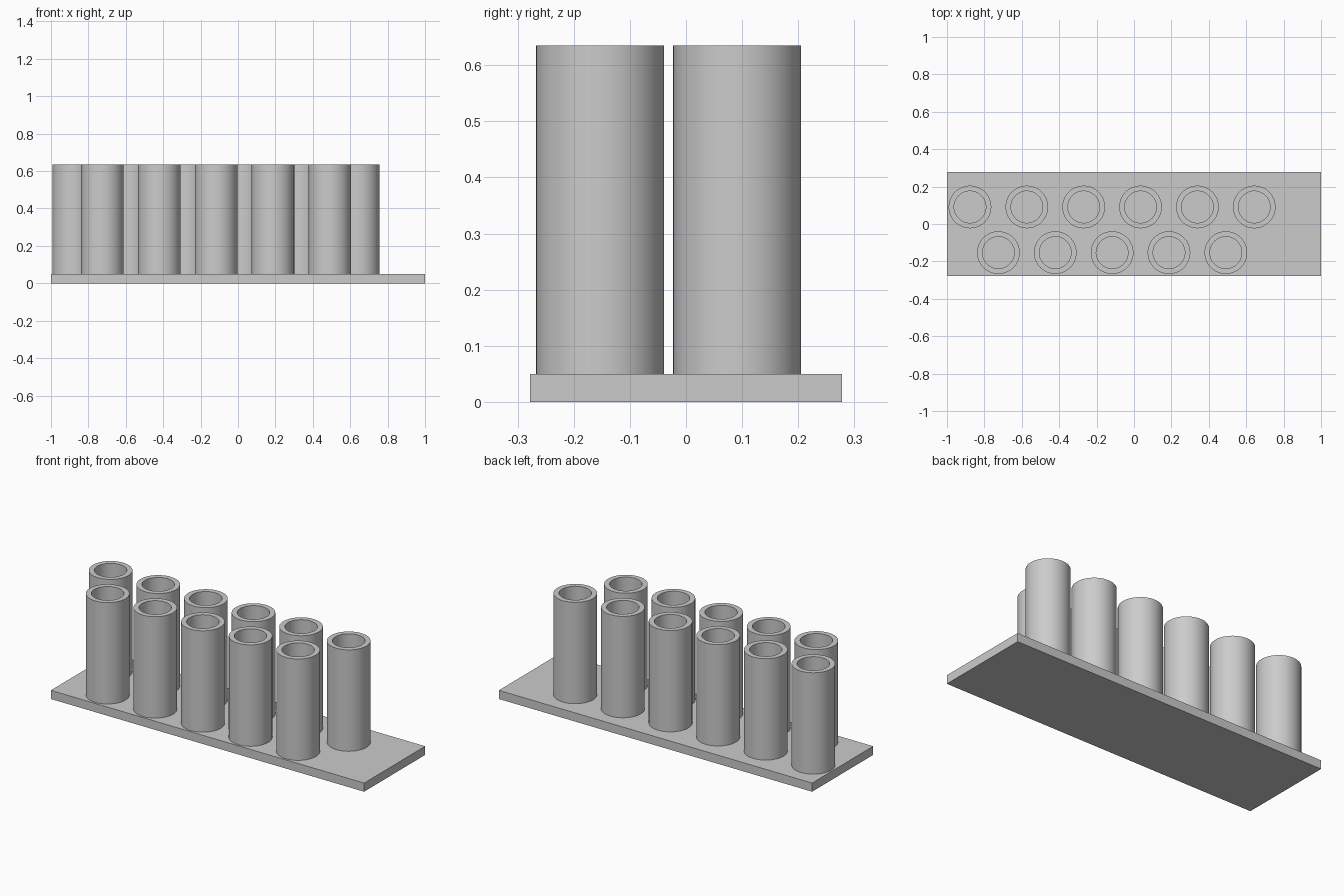
import bpy
import bmesh
import math

old = bpy.data.objects.get("Cube")
if old:
    bpy.data.objects.remove(old, do_unlink=True)

grey = bpy.data.materials.new("plain grey")
grey.use_nodes = True
colour = (0.6, 0.6, 0.6, 1)
grey.diffuse_color = colour
grey.node_tree.nodes["Principled BSDF"].inputs["Base Color"].default_value = colour

BASE_TOP, TUBE_TOP = 0.05, 0.635
OUTER, INNER = 0.114, 0.085
PITCH, SEGMENTS = 0.304, 64


def add_object(name, bm):
    mesh = bpy.data.meshes.new(name)
    bmesh.ops.recalc_face_normals(bm, faces=bm.faces)
    bm.to_mesh(mesh)
    bm.free()
    mesh.materials.append(grey)
    obj = bpy.data.objects.new(name, mesh)
    bpy.context.collection.objects.link(obj)
    return obj


def add_tube(name, x, y):
    # Spin a wall profile: outer wall, rim, bore, and the floor of the bore
    bm = bmesh.new()
    profile = [(OUTER, BASE_TOP), (OUTER, TUBE_TOP), (INNER, TUBE_TOP), (INNER, BASE_TOP)]
    verts = [bm.verts.new((r, 0, z)) for r, z in profile]
    edges = [bm.edges.new(pair) for pair in zip(verts, verts[1:])]
    bmesh.ops.spin(bm, geom=verts + edges, cent=(0, 0, 0), axis=(0, 0, 1),
                   angle=math.tau, steps=SEGMENTS, use_merge=True)
    bmesh.ops.remove_doubles(bm, verts=bm.verts, dist=0.0001)
    tube = add_object(name, bm)
    tube.location = (x, y, 0)
    bpy.ops.object.select_all(action="DESELECT")
    tube.select_set(True)
    bpy.context.view_layer.objects.active = tube
    bpy.ops.object.shade_smooth_by_angle(angle=math.radians(30))


# Flat base plate
bm = bmesh.new()
bmesh.ops.create_cube(bm, size=1)
bmesh.ops.scale(bm, vec=(2, 0.556, BASE_TOP), verts=bm.verts)
bmesh.ops.translate(bm, vec=(0, 0, BASE_TOP / 2), verts=bm.verts)
add_object("base_plate", bm)

# Two staggered rows of open tubes
for row, count, start, y in (("back", 6, -0.877, 0.091), ("front", 5, -0.725, -0.153)):
    for i in range(count):
        add_tube(f"{row}_tube_{i + 1}", start + i * PITCH, y)
